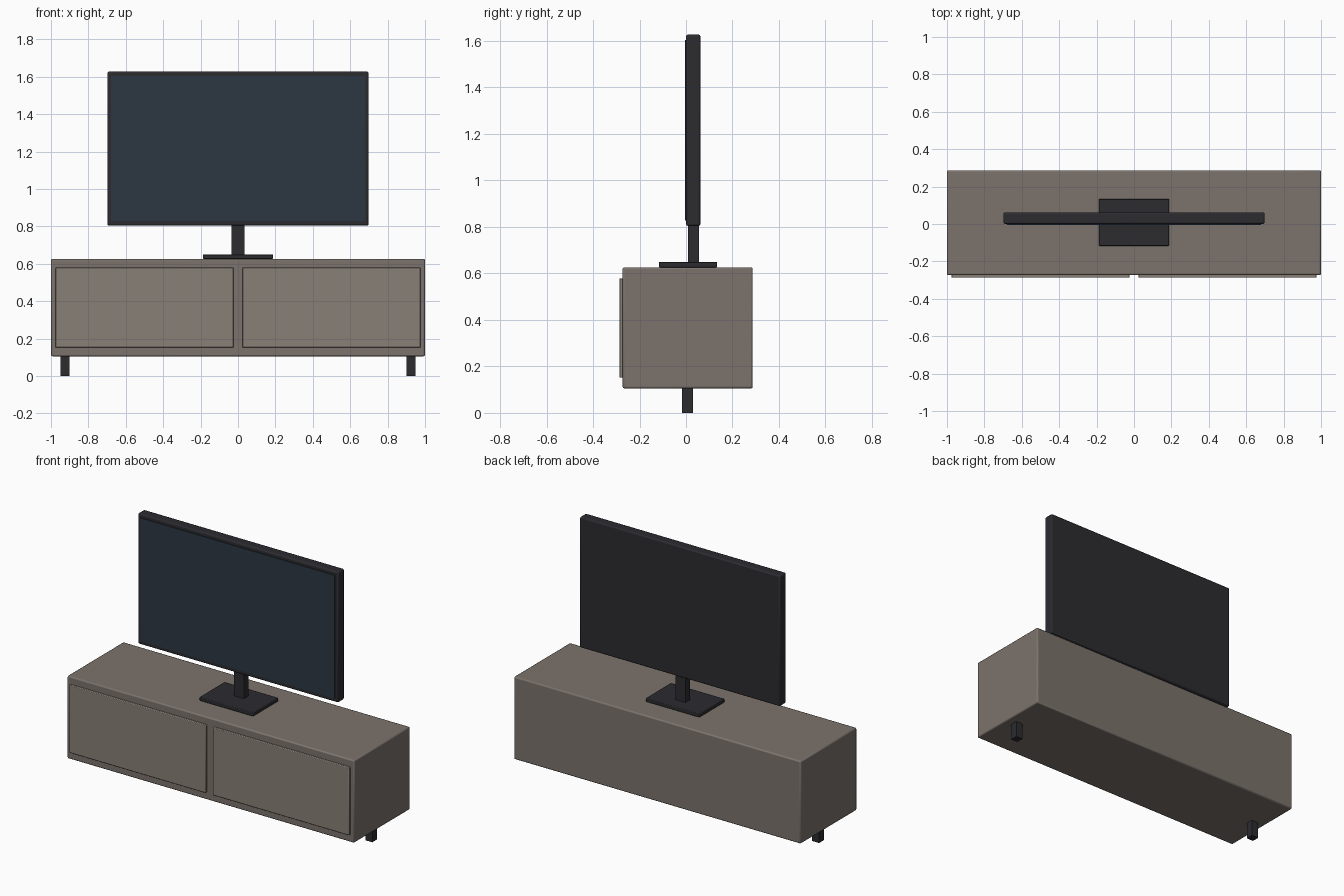
import bpy
import math

if "Cube" in bpy.data.objects:
    bpy.data.objects.remove(bpy.data.objects["Cube"])


def material(name, color):
    m = bpy.data.materials.new(name)
    m.diffuse_color = (*color, 1)
    m.use_nodes = True
    m.node_tree.nodes["Principled BSDF"].inputs["Base Color"].default_value = m.diffuse_color
    return m


wood = material("grey_wood", (0.20, 0.17, 0.15))
door_wood = material("door_wood", (0.25, 0.215, 0.185))
black = material("black_plastic", (0.025, 0.025, 0.03))
glass = material("screen_glass", (0.025, 0.038, 0.055))


def box(name, x, y, z, mat, bevel=0.0):
    """Box from (min, max) ranges, with optionally rounded edges."""
    spans = (x, y, z)
    bpy.ops.mesh.primitive_cube_add(size=1, location=[(a + b) / 2 for a, b in spans])
    ob = bpy.context.object
    ob.name = name
    ob.scale = [b - a for a, b in spans]
    bpy.ops.object.transform_apply(location=False, rotation=False, scale=True)
    ob.data.materials.append(mat)
    if bevel:
        mod = ob.modifiers.new("rounded_edges", "BEVEL")
        mod.width = bevel
        mod.segments = 2
        bpy.ops.object.shade_smooth_by_angle(angle=math.radians(40))
    return ob


# Cabinet
box("cabinet_body", (-1, 1), (-0.273, 0.287), (0.105, 0.626), wood, 0.008)

# Doors and legs, one per side
for side, s in (("left", -1), ("right", 1)):
    box(side + "_door", sorted((s * 0.024, s * 0.976)), (-0.287, -0.265),
        (0.152, 0.579), door_wood, 0.004)
    box(side + "_leg", (s * 0.925 - 0.024, s * 0.925 + 0.024), (-0.018, 0.03),
        (0, 0.11), black)

# Television stand
box("stand_base", (-0.187, 0.187), (-0.117, 0.134), (0.626, 0.65), black, 0.004)
box("stand_neck", (-0.035, 0.035), (0.009, 0.055), (0.645, 0.815), black)

# Television
box("tv_body", (-0.698, 0.698), (0.0, 0.062), (0.804, 1.627), black, 0.008)
box("tv_screen", (-0.678, 0.678), (-0.005, 0.01), (0.828, 1.604), glass)
